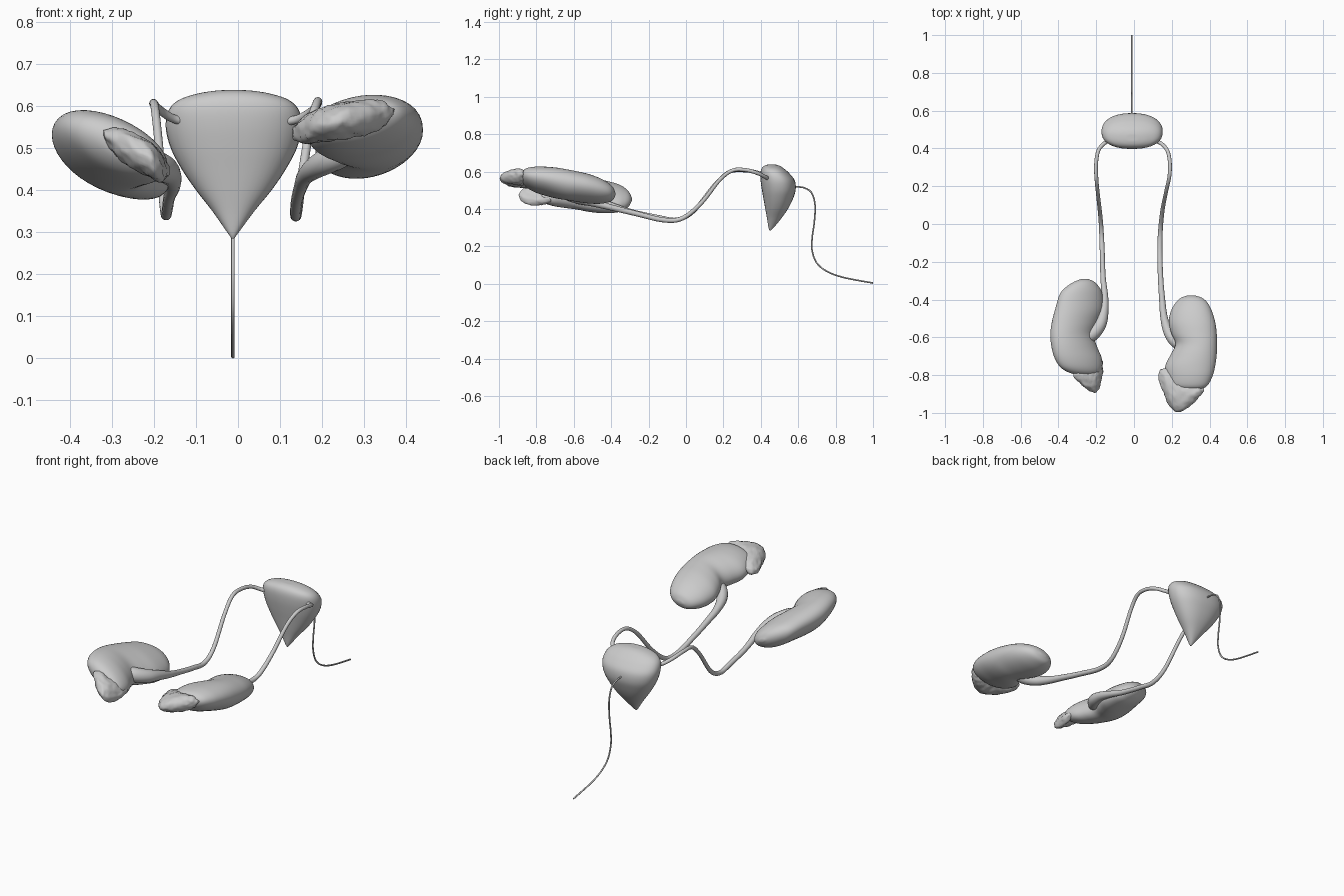
import bpy, bmesh, math
from mathutils import Vector, noise


def spline(rows, steps):
    """Catmull-Rom resampling of a list of tuples."""
    out = []
    n = len(rows)
    for i in range(n - 1):
        p = [Vector(rows[min(max(i + k, 0), n - 1)]) for k in (-1, 0, 1, 2)]
        for s in range(steps):
            t = s / steps
            out.append(0.5 * (2 * p[1] + (p[2] - p[0]) * t
                              + (2 * p[0] - 5 * p[1] + 4 * p[2] - p[3]) * t * t
                              + (3 * p[1] - p[0] - 3 * p[2] + p[3]) * t ** 3))
    out.append(Vector(rows[-1]))
    return out


def skin(name, rings):
    """Join closed rings of points into one smooth capped surface."""
    bm = bmesh.new()
    loops = [[bm.verts.new(p) for p in ring] for ring in rings]
    n = len(loops[0])
    for a, b in zip(loops, loops[1:]):
        for j in range(n):
            k = (j + 1) % n
            bm.faces.new((a[j], a[k], b[k], b[j]))
    bm.faces.new(loops[0])
    bm.faces.new(loops[-1])
    bmesh.ops.recalc_face_normals(bm, faces=bm.faces)
    for f in bm.faces:
        f.smooth = True
    me = bpy.data.meshes.new(name)
    bm.to_mesh(me)
    bm.free()
    ob = bpy.data.objects.new(name, me)
    bpy.context.collection.objects.link(ob)
    return ob


def organ(name, rows, place, roll=0, power=1.0, bumps=0, steps=5, sides=40):
    """Loft rows of (station, low, high, centre, half height)."""
    rings = []
    for s, lo, hi, c, h in spline(rows, steps):
        ring = []
        for j in range(sides):
            a = 2 * math.pi * j / sides
            ca, sa = math.cos(a), math.sin(a)
            du = math.copysign(abs(ca) ** power, ca) * max(hi - lo, 0.002) / 2
            dv = math.copysign(abs(sa) ** power, sa) * max(h, 0.001)
            p = Vector(place(s, (lo + hi) / 2 + du, c + roll * du + dv))
            if bumps:
                p += noise.noise_vector(p * 45) * bumps
            ring.append(p)
        rings.append(ring)
    return skin(name, rings)


def tube(name, rows, sides=16, steps=8):
    """Tapered tube through rows of (x, y, z, radius)."""
    pts = spline(rows, steps)
    rings = []
    for i, p in enumerate(pts):
        t = (pts[min(i + 1, len(pts) - 1)].xyz - pts[max(i - 1, 0)].xyz).normalized()
        u = t.cross(Vector((1, 0, 0))).normalized()
        v = t.cross(u)
        rings.append([p.xyz + p[3] * (u * math.cos(2 * math.pi * j / sides)
                                      + v * math.sin(2 * math.pi * j / sides))
                      for j in range(sides)])
    return skin(name, rings)


def along_y(s, u, v): return (u, s, v)
def along_x(s, u, v): return (s, u, v)
def along_z(s, u, v): return (v, u, s)


# Bladder: (z, y low, y high, x centre, half width)
organ("bladder", [
    (.285, .447, .453, -.012, .003), (.30, .441, .469, -.012, .014),
    (.35, .433, .510, -.011, .050), (.40, .424, .545, -.010, .090),
    (.45, .415, .570, -.010, .124), (.50, .406, .586, -.010, .150),
    (.55, .399, .582, -.010, .162), (.59, .398, .553, -.010, .155),
    (.615, .404, .525, -.010, .130), (.63, .417, .502, -.010, .085),
    (.637, .435, .480, -.010, .040), (.638, .450, .465, -.010, .010)],
    along_z, power=.88)

# Urethra
tube("urethra", [(-.012, y, z, .0042) for y, z in (
    (.56, .52), (.59, .519), (.635, .512), (.672, .485), (.69, .42), (.686, .33),
    (.675, .25), (.674, .18), (.70, .11), (.76, .063), (.85, .032), (1.0, .004))])

# Kidneys: (y, x low, x high, z centre, half thickness)
organ("left_kidney", [
    (-.29, -.275, -.245, .452, .008), (-.305, -.315, -.212, .453, .034),
    (-.33, -.355, -.187, .455, .052), (-.37, -.392, -.168, .458, .066),
    (-.45, -.417, -.165, .467, .077), (-.52, -.435, -.190, .478, .082),
    (-.585, -.443, -.213, .490, .083), (-.65, -.437, -.195, .498, .081),
    (-.71, -.420, -.171, .502, .074), (-.76, -.388, -.170, .504, .060),
    (-.79, -.335, -.190, .503, .037), (-.80, -.275, -.235, .500, .008)],
    along_y, roll=-.36)
organ("right_kidney", [
    (-.378, .285, .320, .480, .008), (-.39, .250, .358, .482, .033),
    (-.415, .222, .388, .487, .050), (-.46, .196, .412, .496, .067),
    (-.52, .184, .430, .508, .077), (-.58, .198, .438, .519, .080),
    (-.635, .220, .440, .529, .081), (-.69, .195, .438, .538, .081),
    (-.75, .166, .430, .548, .076), (-.81, .172, .414, .558, .066),
    (-.86, .198, .384, .568, .045), (-.885, .260, .330, .574, .010)],
    along_y, roll=.13)

# Adrenal glands: (x, y low, y high, z centre, half thickness)
organ("left_adrenal_gland", [
    (-.32, -.81, -.785, .533, .008), (-.29, -.838, -.76, .515, .034),
    (-.25, -.875, -.76, .493, .043), (-.21, -.893, -.75, .473, .043),
    (-.185, -.873, -.72, .455, .037), (-.165, -.79, -.725, .447, .010)],
    along_x, bumps=.005)
organ("right_adrenal_gland", [
    (.13, -.83, -.785, .535, .010), (.15, -.878, -.767, .540, .029),
    (.18, -.952, -.767, .550, .038), (.22, -.992, -.80, .560, .042),
    (.26, -.990, -.82, .567, .043), (.31, -.952, -.84, .574, .041),
    (.345, -.915, -.855, .580, .030), (.37, -.885, -.87, .585, .008)],
    along_x, bumps=.005)

# Ureters widening into the renal pelvis: (x, y, z, radius)
tube("left_ureter", [
    (-.13, .44, .563, .010), (-.160, .425, .573, .010), (-.190, .385, .594, .010),
    (-.201, .31, .606, .010), (-.198, .23, .597, .010), (-.190, .15, .525, .010),
    (-.178, .04, .388, .011), (-.172, -.05, .342, .012), (-.168, -.15, .355, .013),
    (-.164, -.28, .382, .014), (-.155, -.38, .410, .018), (-.160, -.46, .435, .025),
    (-.180, -.53, .452, .034), (-.225, -.585, .468, .038), (-.28, -.61, .485, .030)])
tube("right_ureter", [
    (.11, .44, .563, .010), (.145, .425, .570, .010), (.178, .385, .590, .010),
    (.190, .32, .608, .010), (.187, .25, .606, .010), (.172, .18, .555, .010),
    (.152, .08, .430, .011), (.141, -.02, .350, .012), (.137, -.12, .341, .013),
    (.140, -.27, .376, .014), (.149, -.40, .408, .016), (.160, -.50, .433, .020),
    (.186, -.58, .455, .027), (.230, -.63, .478, .032), (.29, -.65, .505, .028)])
